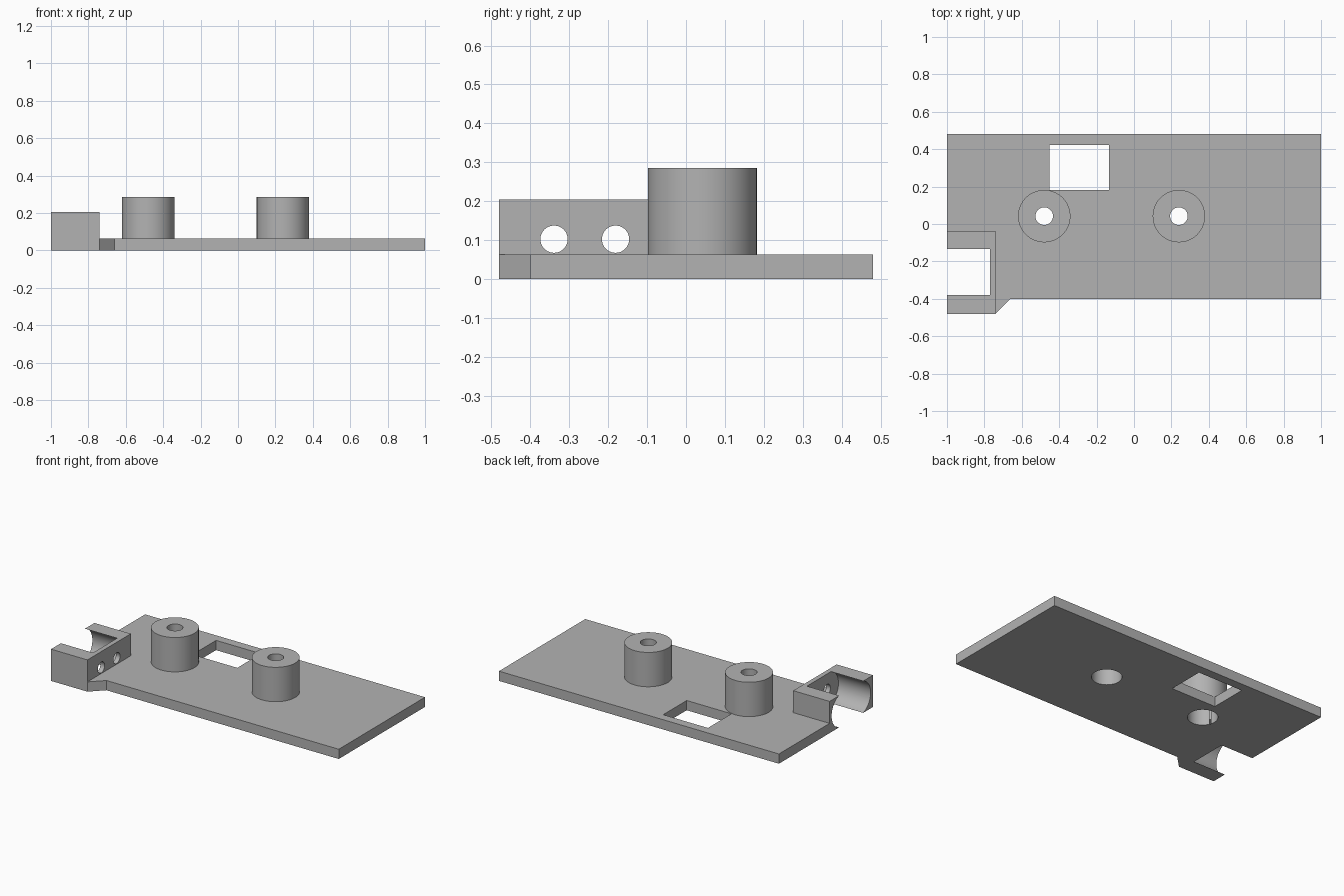
import bpy, bmesh, math
from mathutils import Matrix

if "Cube" in bpy.data.objects:
    bpy.data.objects.remove(bpy.data.objects["Cube"])

grey = bpy.data.materials.new("plain grey")
grey.use_nodes = True
COLOUR = (0.45, 0.45, 0.45, 1)
grey.diffuse_color = COLOUR
grey.node_tree.nodes["Principled BSDF"].inputs["Base Color"].default_value = COLOUR


def finish(name, bm):
    bmesh.ops.recalc_face_normals(bm, faces=bm.faces)
    mesh = bpy.data.meshes.new(name)
    bm.to_mesh(mesh)
    bm.free()
    mesh.materials.append(grey)
    ob = bpy.data.objects.new(name, mesh)
    bpy.context.collection.objects.link(ob)
    return ob


def prism(name, outline, z0, z1):
    bm = bmesh.new()
    face = bm.faces.new([bm.verts.new((x, y, z0)) for x, y in outline])
    side = bmesh.ops.extrude_face_region(bm, geom=[face])
    top = [v for v in side["geom"] if isinstance(v, bmesh.types.BMVert)]
    bmesh.ops.translate(bm, verts=top, vec=(0, 0, z1 - z0))
    return finish(name, bm)


def box(name, x0, x1, y0, y1, z0, z1):
    return prism(name, [(x0, y0), (x1, y0), (x1, y1), (x0, y1)], z0, z1)


def cylinder(name, r, x, y, z0, z1):
    bm = bmesh.new()
    bmesh.ops.create_cone(bm, cap_ends=True, segments=64, radius1=r, radius2=r, depth=z1 - z0,
                          matrix=Matrix.Translation((x, y, (z0 + z1) / 2)))
    return finish(name, bm)


def cylinder_x(name, r, y, z, x0, x1):
    bm = bmesh.new()
    bmesh.ops.create_cone(bm, cap_ends=True, segments=64, radius1=r, radius2=r, depth=x1 - x0,
                          matrix=Matrix.Translation(((x0 + x1) / 2, y, z)) @ Matrix.Rotation(math.pi / 2, 4, "Y"))
    return finish(name, bm)


def combine(target, tool, operation):
    mod = target.modifiers.new(operation.lower(), "BOOLEAN")
    mod.operation, mod.solver, mod.object = operation, "EXACT", tool
    bpy.context.view_layer.objects.active = target
    bpy.ops.object.modifier_apply(modifier=mod.name)
    bpy.data.objects.remove(tool)


THICK, BLOCK_TOP, POST_TOP = 0.063, 0.205, 0.285
MID_Y, MID_Z = -0.257, BLOCK_TOP / 2

# Base plate with the stepped, chamfered front corner
plate = prism("mounting_plate", [(-1, 0.48), (-1, -0.48), (-0.74, -0.48), (-0.66, -0.4), (1, -0.4), (1, 0.48)], 0, THICK)

# Motor bracket block
combine(plate, box("motor_bracket", -1, -0.74, -0.48, -0.037, 0, BLOCK_TOP), "UNION")

# Round posts with a deep counterbore from below
for x in (-0.48, 0.24):
    combine(plate, cylinder("post", 0.14, x, 0.042, 0.02, POST_TOP), "UNION")
    combine(plate, cylinder("screw_hole", 0.047, x, 0.042, -0.1, 0.4), "DIFFERENCE")
    combine(plate, cylinder("counterbore", 0.088, x, 0.042, -0.1, 0.22), "DIFFERENCE")

# Cable window
combine(plate, box("window", -0.453, -0.133, 0.183, 0.423, -0.1, 0.2), "DIFFERENCE")

# Motor pocket: open above and below, with rounded side walls
combine(plate, box("pocket", -1.1, -0.77, MID_Y - 0.123, MID_Y + 0.123, -0.1, 0.3), "DIFFERENCE")
for side in (-1, 1):
    combine(plate, cylinder_x("pocket_side", 0.107, MID_Y + side * 0.092, MID_Z, -1.1, -0.77), "DIFFERENCE")
    combine(plate, cylinder_x("bolt_hole", 0.035, MID_Y - 0.003 + side * 0.079, MID_Z, -0.9, -0.6), "DIFFERENCE")

# Smooth round walls, sharp edges
bpy.ops.object.select_all(action="DESELECT")
plate.select_set(True)
bpy.context.view_layer.objects.active = plate
bpy.ops.object.shade_smooth_by_angle(angle=math.radians(30))
